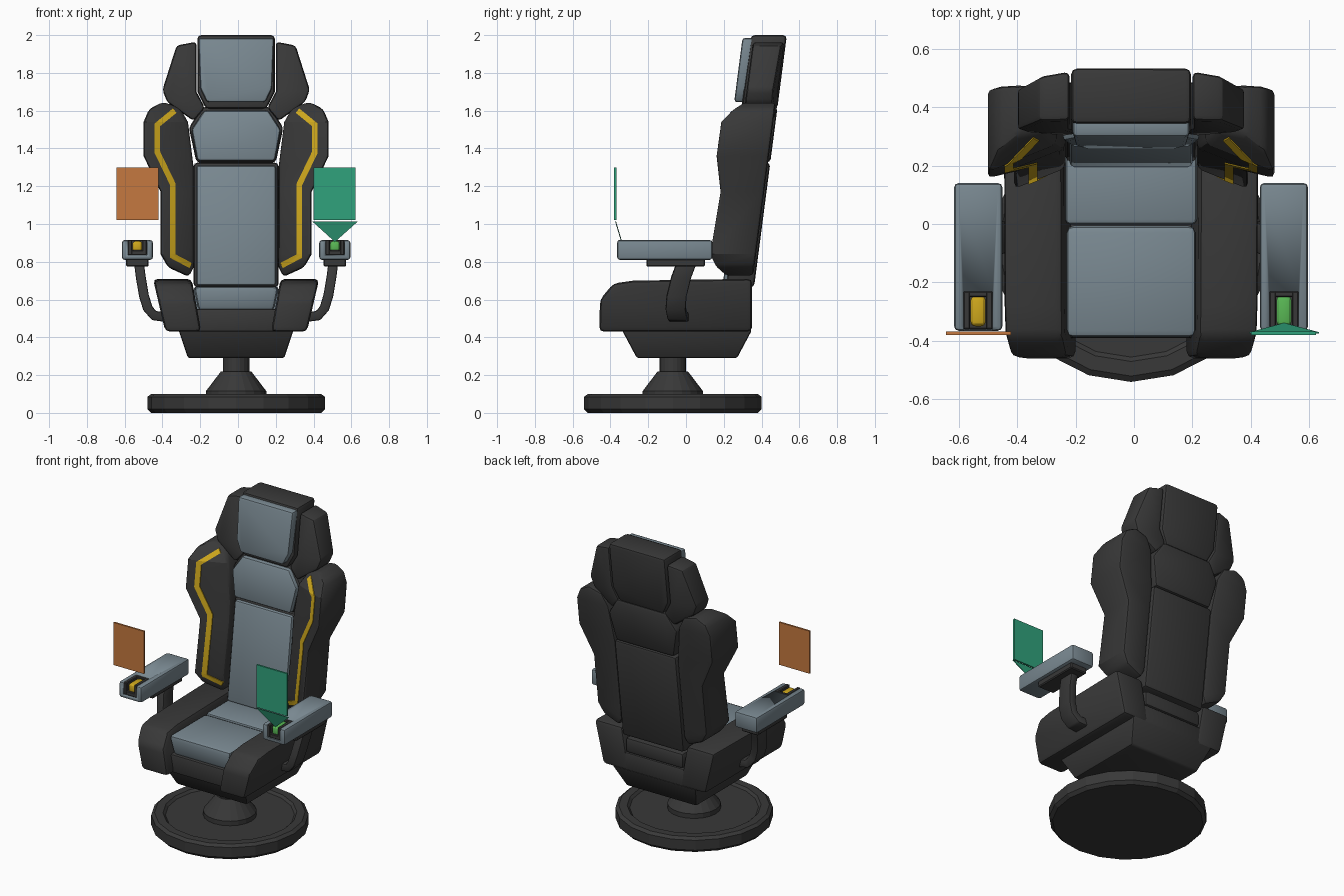
import bpy, bmesh, math
from mathutils import Vector

if "Cube" in bpy.data.objects:
    bpy.data.objects.remove(bpy.data.objects["Cube"])

X0 = -0.01  # symmetry plane of the chair


def mat(name, rgb):
    m = bpy.data.materials.new(name)
    m.diffuse_color = (*rgb, 1)
    m.use_nodes = True
    m.node_tree.nodes["Principled BSDF"].inputs["Base Color"].default_value = m.diffuse_color
    return m


DARK = mat("charcoal", (0.040, 0.040, 0.040))
BLUE = mat("slate_blue", (0.19, 0.245, 0.28))
GOLD = mat("gold", (0.62, 0.39, 0.012))
LIME = mat("lime_green", (0.10, 0.48, 0.09))
TEAL = mat("teal_screen", (0.03, 0.36, 0.20))
RUST = mat("orange_screen", (0.56, 0.19, 0.05))


def finish(bm, name, material, bevel=0, seg=2, smooth=True):
    bmesh.ops.translate(bm, verts=bm.verts, vec=(X0, 0, 0))
    bmesh.ops.recalc_face_normals(bm, faces=bm.faces)
    me = bpy.data.meshes.new(name)
    bm.to_mesh(me)
    bm.free()
    me.materials.append(material)
    ob = bpy.data.objects.new(name, me)
    bpy.context.collection.objects.link(ob)
    bpy.ops.object.select_all(action='DESELECT')
    ob.select_set(True)
    bpy.context.view_layer.objects.active = ob
    if bevel:
        b = ob.modifiers.new("bevel", 'BEVEL')
        b.width, b.segments = bevel, seg
        b.limit_method, b.angle_limit = 'ANGLE', math.radians(30)
        bpy.ops.object.modifier_apply(modifier="bevel")
    if smooth:
        bpy.ops.object.shade_smooth_by_angle(angle=math.radians(28))
    return ob


def box(name, x, y, z, material, bevel=0.01, seg=2, top=None):
    """Box from ranges; top optionally gives other x and y ranges for the upper face."""
    bm = bmesh.new()
    tx, ty = top or (x, y)
    rings = [[bm.verts.new((a[i], b[j], h)) for i, j in ((0, 0), (1, 0), (1, 1), (0, 1))]
             for a, b, h in ((x, y, z[0]), (tx, ty, z[1]))]
    for r in rings:
        bm.faces.new(r)
    for i in range(4):
        j = (i + 1) % 4
        bm.faces.new((rings[0][i], rings[0][j], rings[1][j], rings[1][i]))
    return finish(bm, name, material, bevel, seg)


def panel(name, outline, front, back, material, bevel=0.015, cuts=(), s=1):
    """Outline in x,z filled between two depth functions of (x, z); s mirrors it."""
    bm = bmesh.new()
    bm.faces.new([bm.verts.new((x, 0, z)) for x, z in outline])
    for z in cuts:
        bmesh.ops.bisect_plane(bm, geom=bm.verts[:] + bm.edges[:] + bm.faces[:],
                               dist=1e-5, plane_co=(0, 0, z), plane_no=(0, 0, 1))
    faces, rim = bm.faces[:], [e for e in bm.edges if e.is_boundary]
    twin = {v: bm.verts.new((v.co.x * s, front(v.co.x, v.co.z), v.co.z)) for v in bm.verts[:]}
    for f in faces:
        bm.faces.new([twin[v] for v in f.verts])
    for e in rim:
        a, b = e.verts
        bm.faces.new((a, b, twin[b], twin[a]))
    for v in twin:
        v.co = (v.co.x * s, back(v.co.x, v.co.z), v.co.z)
    return finish(bm, name, material, bevel)


def lathe(name, profile, n=20):
    bm = bmesh.new()
    rings = [[bm.verts.new((r * math.cos(2 * math.pi * i / n), r * math.sin(2 * math.pi * i / n) - 0.07, z))
              for i in range(n)] for r, z in profile]
    for a, b in zip(rings, rings[1:]):
        for i in range(n):
            j = (i + 1) % n
            bm.faces.new((a[i], a[j], b[j], b[i]))
    bm.faces.new(rings[0])
    bm.faces.new(rings[-1])
    return finish(bm, name, DARK, smooth=False)


def ribbon(path, w):
    """Mitred outline around a path in x,z."""
    p = [Vector(q) for q in path]
    left, right = [], []
    for i, q in enumerate(p):
        d = [(b - a).normalized() for a, b in zip(p[max(i - 1, 0):i + 1], p[max(i - 1, 0) + 1:i + 2])]
        if i < len(p) - 1 and len(d) < 2:
            d.append((p[i + 1] - q).normalized())
        n = [Vector((-v.y, v.x)) for v in d]
        m = sum(n, Vector((0, 0))).normalized()
        off = m * (w / 2 / m.dot(n[0]))
        left.append(q + off)
        right.append(q - off)
    return [tuple(v) for v in left + right[::-1]]


def both(half):
    return half + [(-x, z) for x, z in reversed(half)]


def yb(z):  # leaning rear plane of the backrest
    return 0.365 + 0.13 * (z - 0.7)


def lean(d):
    return lambda x, z: yb(z) - d


# Pedestal
lathe("base_disc", [(0.45, 0), (0.47, 0.02), (0.47, 0.085), (0.45, 0.10), (0.40, 0.10), (0.385, 0.085)])
lathe("pedestal_column", [(0.16, 0.08), (0.16, 0.115), (0.08, 0.22), (0.07, 0.22), (0.07, 0.31)])

# Seat
box("seat_underframe", (-.255, .255), (-.26, .27), (.29, .44), DARK, .012,
    top=((-.305, .305), (-.34, .35)))
box("seat_tray", (-.22, .22), (-.39, .345), (.43, .55), DARK, .012)
box("seat_rear_strip", (-.21, .21), (.2, .35), (.55, .65), DARK, .02)
box("seat_cushion_front", (-.2, .2), (-.375, -.005), (.54, .67), BLUE, .025,
    top=((-.225, .225), (-.39, -.005)))
box("seat_cushion_rear", (-.225, .225), (-.002, .27), (.54, .67), BLUE, .018)

# Backrest centre: dark shells with cushions set in front
panel("lower_back_shell", both([(.225, .665), (.225, 1.325)]), lean(.15), lean(0), DARK, .02)
panel("lower_back_cushion", both([(.21, .675), (.21, 1.31)]), lean(.168), lean(.1), BLUE, .015)
panel("upper_back_shell", both([(.21, 1.325), (.25, 1.51), (.18, 1.62)]), lean(.16), lean(0), DARK, .02)
panel("upper_back_cushion", both([(.205, 1.335), (.235, 1.50), (.17, 1.60)]), lean(.185), lean(.1), BLUE, .015)
panel("headrest_shell", both([(.16, 1.61), (.205, 1.70), (.205, 2.0)]), lean(.19), lean(0), DARK, .02)
panel("headrest_cushion", both([(.155, 1.645), (.19, 1.72), (.20, 1.985)]), lean(.233), lean(.16), BLUE, .015)

# Side wing depth profile at x = 0.4
PROFILE = [(.6, .15), (.72, .15), (.84, .12), (1.17, .175), (1.36, .19), (1.54, .215), (1.66, .31)]
CUTS = (.84, 1.17, 1.36, 1.54)


def wing_front(x, z):
    for (z0, y0), (z1, y1) in zip(PROFILE, PROFILE[1:]):
        if z <= z1:
            return y0 + (y1 - y0) * (z - z0) / (z1 - z0) + 0.4 * (0.4 - x)
    return PROFILE[-1][1]


WING = [(.39, 1.645), (.46, 1.61), (.49, 1.54), (.49, 1.36), (.40, 1.17), (.40, .84), (.36, .77),
        (.25, .72), (.225, .77), (.225, 1.30), (.255, 1.54), (.30, 1.62)]
HEAD_WING = [(.21, 1.965), (.315, 1.945), (.39, 1.71), (.365, 1.645), (.225, 1.545), (.165, 1.615), (.21, 1.70)]
STRIPE = ribbon([(.325, 1.60), (.417, 1.525), (.417, 1.38), (.335, 1.21), (.335, .83), (.24, .78)], .03)
BOLSTER = [(-.46, .43), (-.455, .60), (-.385, .685), (-.28, .70), (.35, .71), (.35, .43)]

for s, side, light in ((-1, "right", GOLD), (1, "left", LIME)):
    # Backrest wings, trim and head wings
    panel(side + "_back_wing", WING, wing_front, lambda x, z: yb(z) - .012, DARK, .02, CUTS, s)
    panel(side + "_wing_stripe", STRIPE, lambda x, z: wing_front(x, z) - .005,
          lambda x, z: wing_front(x, z) + .004, GOLD, 0, CUTS, s)
    panel(side + "_head_wing", HEAD_WING, lean(.175),
          lambda x, z: yb(z) - .005 - .15 * (x - .2), DARK, .018, (), s)

    # Seat bolster: side profile, leaning outward towards the top
    bm = bmesh.new()
    a, b = [[bm.verts.new((s * (x + k * (z - .43) / .28), y, z)) for y, z in BOLSTER]
            for x, k in ((.185, .05), (.375, .065))]
    bm.faces.new(a)
    bm.faces.new(b)
    for i in range(len(a)):
        j = (i + 1) % len(a)
        bm.faces.new((a[i], a[j], b[j], b[i]))
    finish(bm, side + "_seat_bolster", DARK, .025)

    # Armrest with a notch for the control
    def xr(p, q):
        return tuple(sorted((s * p, s * q)))
    arm = box(side + "_armrest", xr(.44, .605), (-.365, .14), (.81, .915), BLUE, .015)
    cut = box("notch_cutter", xr(.473, .573), (-.5, -.23), (.835, 1), DARK, 0)
    m = arm.modifiers.new("notch", 'BOOLEAN')
    m.operation, m.object, m.solver = 'DIFFERENCE', cut, 'EXACT'
    bpy.context.view_layer.objects.active = arm
    bpy.ops.object.modifier_apply(modifier="notch")
    bpy.data.objects.remove(cut)
    for part, p, q, y, z in (("inner_cheek", .473, .496, (-.36, -.23), (.835, .916)),
                             ("outer_cheek", .550, .573, (-.36, -.23), (.835, .916)),
                             ("floor", .49, .556, (-.36, -.23), (.835, .862)),
                             ("rear", .49, .556, (-.25, -.23), (.835, .916))):
        box(side + "_control_" + part, xr(p, q), y, z, DARK, .004, 1)
    box(side + "_control_button", xr(.497, .549), (-.35, -.245), (.85, .91), light, .018, 3)

    # Armrest bracket and curved support strap
    box(side + "_armrest_plate", xr(.463, .583), (-.21, .10), (.775, .815), DARK, .006, 1)
    path = [(.515, .005, .80), (.505, -.025, .72), (.488, -.05, .62), (.468, -.055, .555),
            (.435, -.045, .515), (.35, -.035, .505)]
    bm = bmesh.new()
    rings = []
    for i, (x, y, z) in enumerate(path):
        p, q = path[max(i - 1, 0)], path[min(i + 1, len(path) - 1)]
        n = Vector((q[2] - p[2], p[0] - q[0])).normalized() * .026
        rings.append([bm.verts.new((s * (x + u * n.x), y + v * .053, z + u * n.y))
                      for u, v in ((-1, -1), (1, -1), (1, 1), (-1, 1))])
    for r0, r1 in zip(rings, rings[1:]):
        for i in range(4):
            j = (i + 1) % 4
            bm.faces.new((r0[i], r0[j], r1[j], r1[i]))
    bm.faces.new(rings[0])
    bm.faces.new(rings[-1])
    finish(bm, side + "_armrest_strap", DARK, .009)

    # Floating screen
    box(side + "_screen", xr(.41, .633), (-.38, -.368), (1.02, 1.30), TEAL if s > 0 else RUST, 0)

# Light beam below the left screen
panel("screen_beam", [(.405, 1.012), (.643, 1.012), (.523, .905)],
      lambda x, z: -.375 + .3 * (1.012 - z), lambda x, z: -.370 + .3 * (1.012 - z), TEAL, 0)
